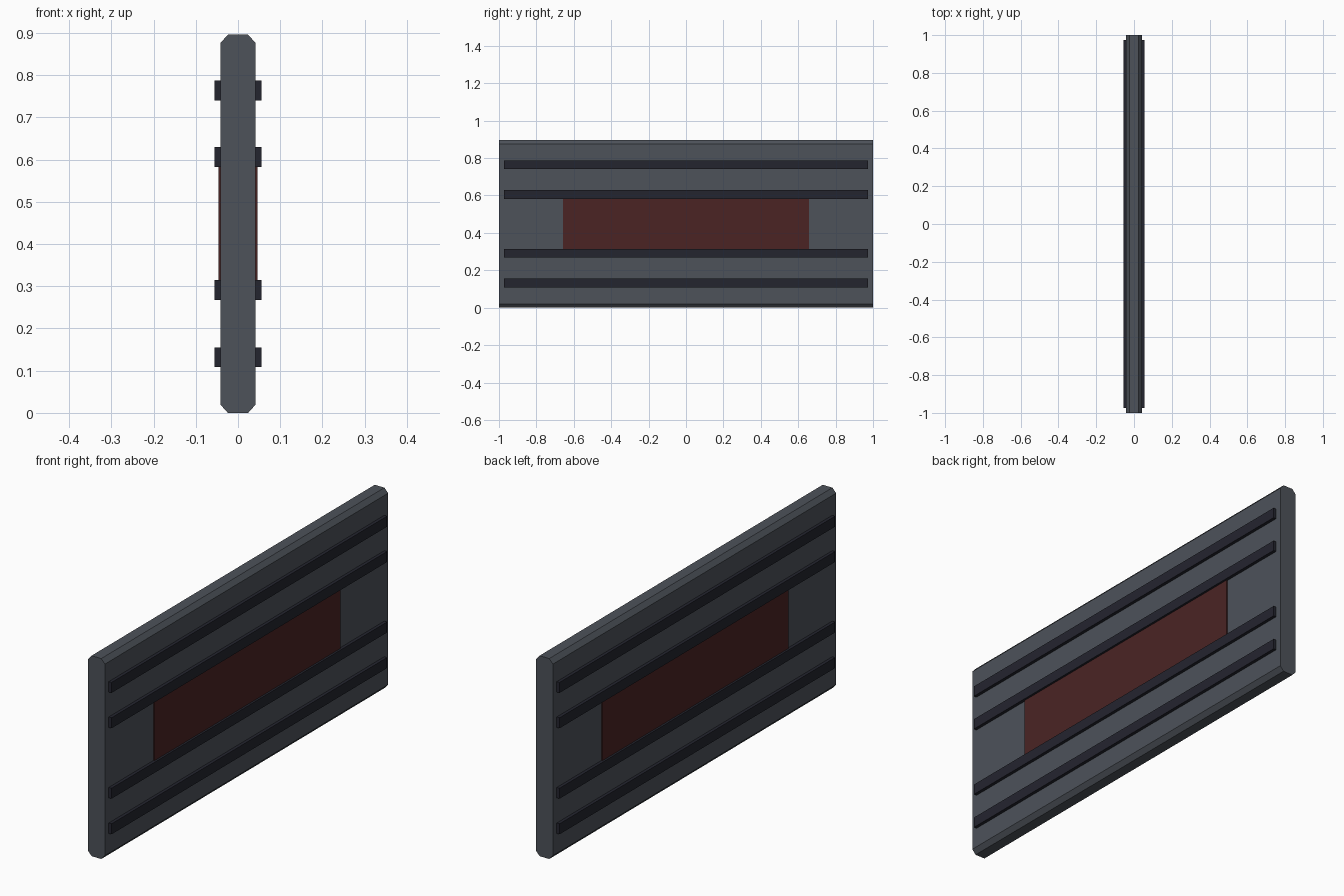
import bpy, bmesh

if "Cube" in bpy.data.objects:
    bpy.data.objects.remove(bpy.data.objects["Cube"])


def material(name, rgb):
    m = bpy.data.materials.new(name)
    m.diffuse_color = (*rgb, 1)
    m.use_nodes = True
    m.node_tree.nodes["Principled BSDF"].inputs["Base Color"].default_value = m.diffuse_color
    return m


slate = material("slate grey", (0.075, 0.085, 0.102))
dark = material("dark navy", (0.0175, 0.018, 0.028))
red = material("dark red", (0.070, 0.0175, 0.0175))


def finish(name, bm, mat):
    bmesh.ops.recalc_face_normals(bm, faces=bm.faces)
    mesh = bpy.data.meshes.new(name)
    bm.to_mesh(mesh)
    bm.free()
    mesh.materials.append(mat)
    ob = bpy.data.objects.new(name, mesh)
    bpy.context.collection.objects.link(ob)
    return ob


def side_box(name, x0, x1, half_y, z0, z1, mat):
    """Box on the +x side, mirrored to the -x side."""
    bm = bmesh.new()
    bmesh.ops.create_cube(bm, size=1)
    for v in bm.verts:
        v.co.x = x1 if v.co.x > 0 else x0
        v.co.y = half_y if v.co.y > 0 else -half_y
        v.co.z = z1 if v.co.z > 0 else z0
    ob = finish(name, bm, mat)
    ob.modifiers.new("both_sides", 'MIRROR').use_axis[0] = True
    return ob


# Panel: chamfered profile extruded along y
H, W, TOP, C = 0.896, 0.042, 0.024, 0.02
profile = [(-TOP, 0), (TOP, 0), (W, C), (W, H - C),
           (TOP, H), (-TOP, H), (-W, H - C), (-W, C)]
bm = bmesh.new()
face = bm.faces.new([bm.verts.new((x, -1, z)) for x, z in profile])
ext = bmesh.ops.extrude_face_region(bm, geom=[face], use_keep_orig=True)
for g in ext["geom"]:
    if isinstance(g, bmesh.types.BMVert):
        g.co.y = 1
finish("panel", bm, slate)

# Four raised rails on each side
for i, z in enumerate((0.132, 0.291, 0.606, 0.764)):
    side_box(f"rail_{i + 1}", 0.041, 0.056, 0.973, z - 0.0235, z + 0.0235, dark)

# Thin red plate between the middle rails on each side
side_box("red_plate", 0.0405, 0.0465, 0.657, 0.314, 0.583, red)
